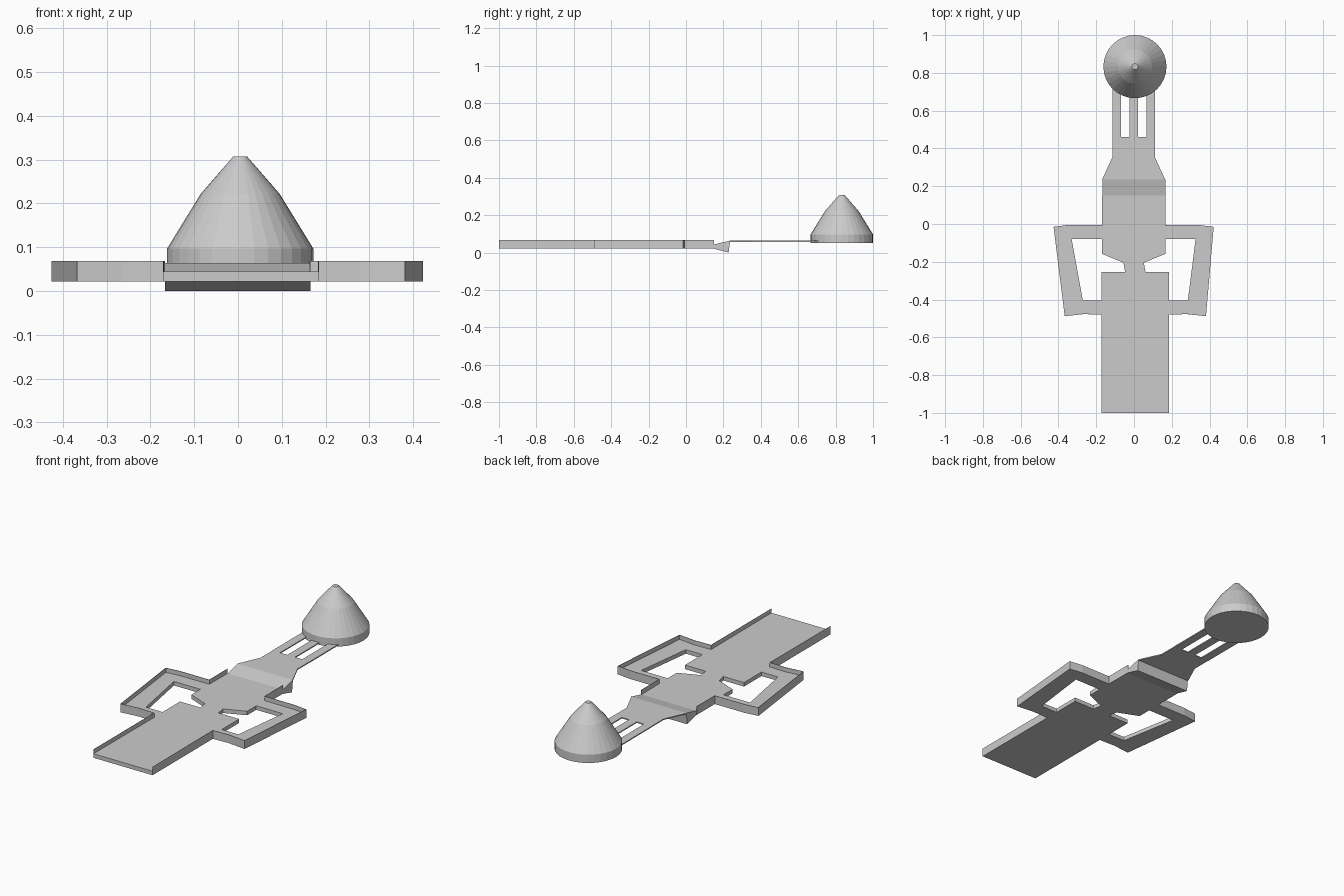
import bpy, bmesh
from mathutils import Vector

cube = bpy.data.objects.get("Cube")
if cube:
    bpy.data.objects.remove(cube, do_unlink=True)

grey = bpy.data.materials.new("plain_grey")
grey.use_nodes = True
COLOR = (0.6, 0.6, 0.6, 1)
grey.diffuse_color = COLOR
grey.node_tree.nodes["Principled BSDF"].inputs["Base Color"].default_value = COLOR

BOTTOM, FLOOR, RIM = 0.022, 0.044, 0.068   # heights of the shallow tray
SHEET_LOW, SHEET_TOP = 0.058, 0.064        # heights of the thin strip


def finish(name, bm):
    bmesh.ops.recalc_face_normals(bm, faces=bm.faces)
    mesh = bpy.data.meshes.new(name)
    bm.to_mesh(mesh)
    bm.free()
    mesh.materials.append(grey)
    obj = bpy.data.objects.new(name, mesh)
    bpy.context.collection.objects.link(obj)
    return obj


def extrude(name, profile, direction):
    """Solid made by sweeping a flat outline along a direction."""
    bm = bmesh.new()
    face = bm.faces.new([bm.verts.new(p) for p in profile])
    swept = bmesh.ops.extrude_face_region(bm, geom=[face])["geom"]
    verts = [v for v in swept if isinstance(v, bmesh.types.BMVert)]
    bmesh.ops.translate(bm, verts=verts, vec=direction)
    return finish(name, bm)


def plate(name, outline, low, high):
    return extrude(name, [(x, y, low) for x, y in outline], (0, 0, high - low))


def side(points, s):
    """Place half-width points on one side; front half sits slightly off centre."""
    return [(s * x + (0.007 if y < -0.23 else -0.002), y) for x, y in points]


def rim(name, path, s, thickness=0.003):
    """Thin upright lip following an open path, thickened inwards."""
    pts = [Vector(p) for p in path]
    inner = []
    for i, p in enumerate(pts):
        normals = []
        for a, b in zip(pts[max(i - 1, 0):i + 1], pts[i:i + 2] if i == 0 else pts[i:i + 1]):
            d = (b - a).normalized()
            normals.append(Vector((-d.y, d.x)) * s)
        if 0 < i < len(pts) - 1:
            d = (pts[i + 1] - p).normalized()
            normals.append(Vector((-d.y, d.x)) * s)
        n = sum(normals, Vector((0, 0))).normalized()
        inner.append(p + n * thickness)
    bm = bmesh.new()
    rings = []
    for p, q in zip(pts, inner):
        rings.append([bm.verts.new((v.x, v.y, z))
                      for v, z in ((p, BOTTOM), (p, RIM), (q, RIM), (q, BOTTOM))])
    for a, b in zip(rings, rings[1:]):
        for k in range(4):
            m = (k + 1) % 4
            bm.faces.new((a[k], a[m], b[m], b[k]))
    bm.faces.new(rings[0])
    bm.faces.new(rings[-1])
    return finish(name, bm)


# Tray floor: front panel, narrow neck and rear panel in one outline
body = [(0.178, -1), (0.178, -0.255), (0.054, -0.255), (0.054, -0.205),
        (0.168, -0.158), (0.168, 0.15)]
plate("body_floor", side(body, 1) + side(body, -1)[::-1], BOTTOM, FLOOR)

# Side loops with their outer lips
lower = [(0.178, -0.48), (0.272, -0.477), (0.374, -0.488)]
upper = [(0.424, -0.015), (0.345, -0.005), (0.168, -0.005)]
hole = [(0.168, -0.08), (0.328, -0.08), (0.278, -0.405), (0.178, -0.405)]
for label, s in (("left", 1), ("right", -1)):
    plate(label + "_loop", side(lower + upper + hole, s), BOTTOM, FLOOR)
    path = side([(0.178, -1)] + lower + upper + [(0.168, 0.15)], s)
    rim(label + "_rim", path, s)

# Wedge step joining the tray to the thin strip
wedge = [(0.145, BOTTOM), (0.15, FLOOR), (0.235, SHEET_TOP), (0.235, SHEET_LOW), (0.228, 0)]
extrude("wedge_step", [(-0.167, y, z) for y, z in wedge], (0.333, 0, 0))

# Thin strip that narrows, then splits into three bars
strip = [(0.167, 0.235), (0.112, 0.355), (0.112, 0.46)]
plate("tapered_strip", side(strip, 1) + side(strip, -1)[::-1], SHEET_LOW, SHEET_TOP)
for label, x in (("right", -0.092), ("middle", -0.002), ("left", 0.088)):
    bar = [(x - 0.023, 0.46), (x + 0.023, 0.46), (x + 0.023, 0.72), (x - 0.023, 0.72)]
    plate(label + "_bar", bar, SHEET_LOW, SHEET_TOP)

# Blunt cone: stacked rings of a faceted turned shape
bm = bmesh.new()
previous = None
for radius, z in ((0.167, 0.052), (0.167, 0.097), (0.09, 0.222), (0.016, 0.307)):
    ring = bmesh.ops.create_circle(bm, segments=32, radius=radius)["verts"]
    bmesh.ops.translate(bm, verts=ring, vec=(0.005, 0.833, z))
    if previous:
        for k in range(len(ring)):
            m = (k + 1) % len(ring)
            bm.faces.new((previous[k], previous[m], ring[m], ring[k]))
    else:
        bm.faces.new(ring)
    previous = ring
bm.faces.new(previous)
finish("cone", bm)
